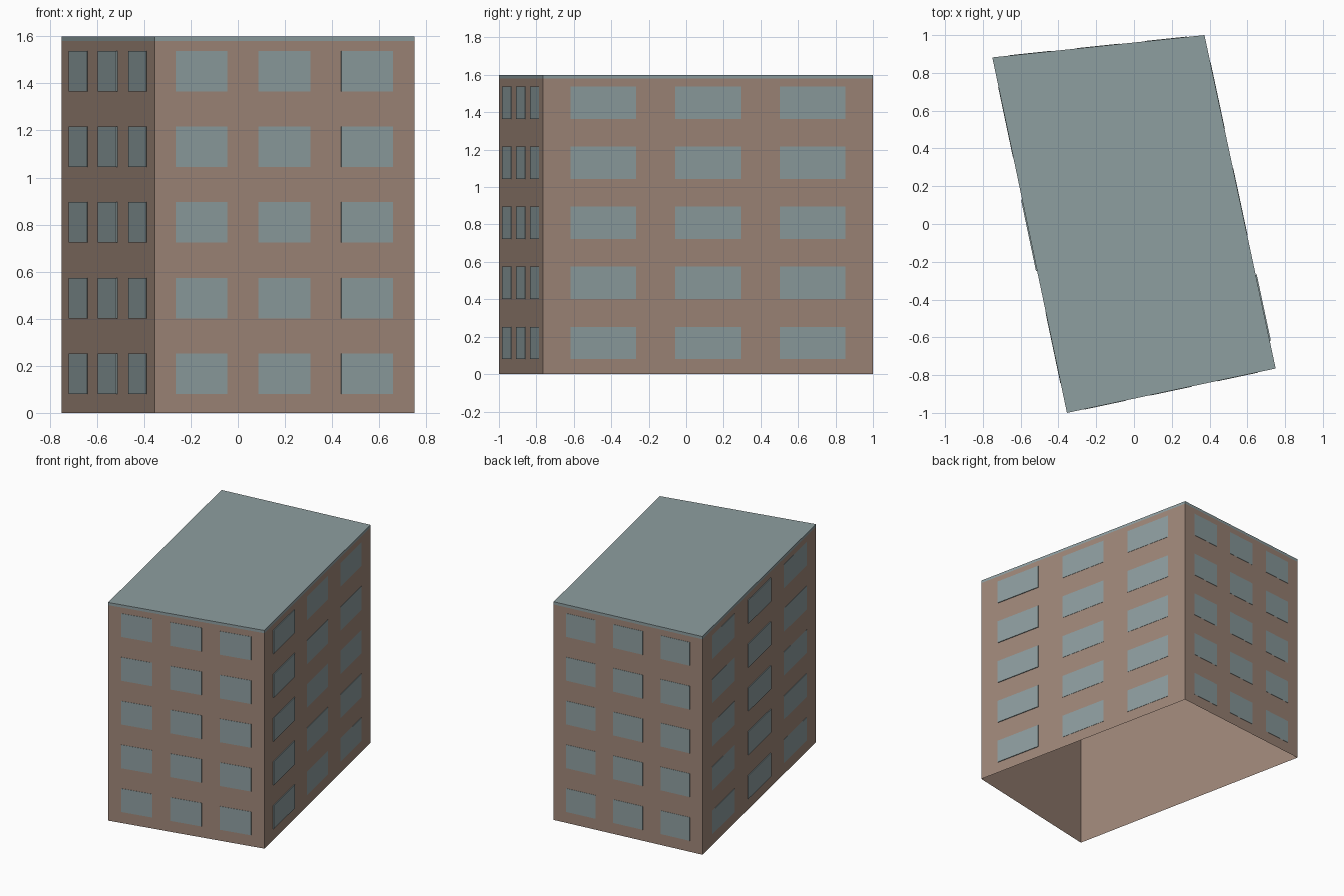
import bpy
import bmesh
from mathutils import Vector

cube = bpy.data.objects.get("Cube")
if cube:
    bpy.data.objects.remove(cube, do_unlink=True)


def make_material(name, rgb):
    mat = bpy.data.materials.new(name)
    mat.use_nodes = True
    color = (*rgb, 1.0)
    mat.diffuse_color = color
    mat.node_tree.nodes["Principled BSDF"].inputs["Base Color"].default_value = color
    return mat


BROWN = make_material("warm brown wall", (0.347, 0.242, 0.191))
TEAL = make_material("grey teal", (0.270, 0.342, 0.352))


def finish(name, bm, mat):
    mesh = bpy.data.meshes.new(name)
    bm.to_mesh(mesh)
    bm.free()
    mesh.materials.append(mat)
    obj = bpy.data.objects.new(name, mesh)
    bpy.context.collection.objects.link(obj)
    return obj


# Skewed footprint, counterclockwise from the front right corner
FOOTPRINT = [Vector(p) for p in ((-0.355, -1.0), (0.75, -0.765), (0.373, 1.0), (-0.75, 0.882))]
EAVES, TOP = 1.58, 1.6
SIDES = ("front", "left", "back", "right")


def ring(bm, z):
    return [bm.verts.new((p.x, p.y, z)) for p in FOOTPRINT]


def shell(bm, z0, z1):
    low, high = ring(bm, z0), ring(bm, z1)
    for i in range(4):
        j = (i + 1) % 4
        bm.faces.new((low[i], low[j], high[j], high[i]))
    return high


# Walls, open underneath
bm = bmesh.new()
shell(bm, 0, EAVES)
finish("walls", bm, BROWN)

# Roof cap with a narrow edge band
bm = bmesh.new()
bm.faces.new(shell(bm, EAVES, TOP))
finish("roof", bm, TEAL)

# Windows: thin plates in a grid of three columns and five storeys
COLUMNS = ((0.083, 0.281), (0.400, 0.600), (0.718, 0.916))
STOREYS = 5
SILL, HEIGHT, PITCH = 0.081, 0.172, 0.321
PROUD = {("left", 0): 0.006, ("right", 1): 0.006}


def plate(bm, start, edge, normal, span, z, depth):
    corners = [(span[0], z), (span[1], z), (span[1], z + HEIGHT), (span[0], z + HEIGHT)]
    back, front = [], []
    for t, h in corners:
        p = start + edge * t
        q = p + normal * depth
        back.append(bm.verts.new((p.x, p.y, h)))
        front.append(bm.verts.new((q.x, q.y, h)))
    bm.faces.new(front)
    for i in range(4):
        j = (i + 1) % 4
        bm.faces.new((back[i], back[j], front[j], front[i]))


for i, side in enumerate(SIDES):
    start = FOOTPRINT[i]
    edge = FOOTPRINT[(i + 1) % 4] - start
    normal = Vector((edge.y, -edge.x)).normalized()
    bm = bmesh.new()
    for c, span in enumerate(COLUMNS):
        depth = PROUD.get((side, c), 0.002)
        for storey in range(STOREYS):
            plate(bm, start, edge, normal, span, SILL + PITCH * storey, depth)
    finish(side + "_windows", bm, TEAL)
